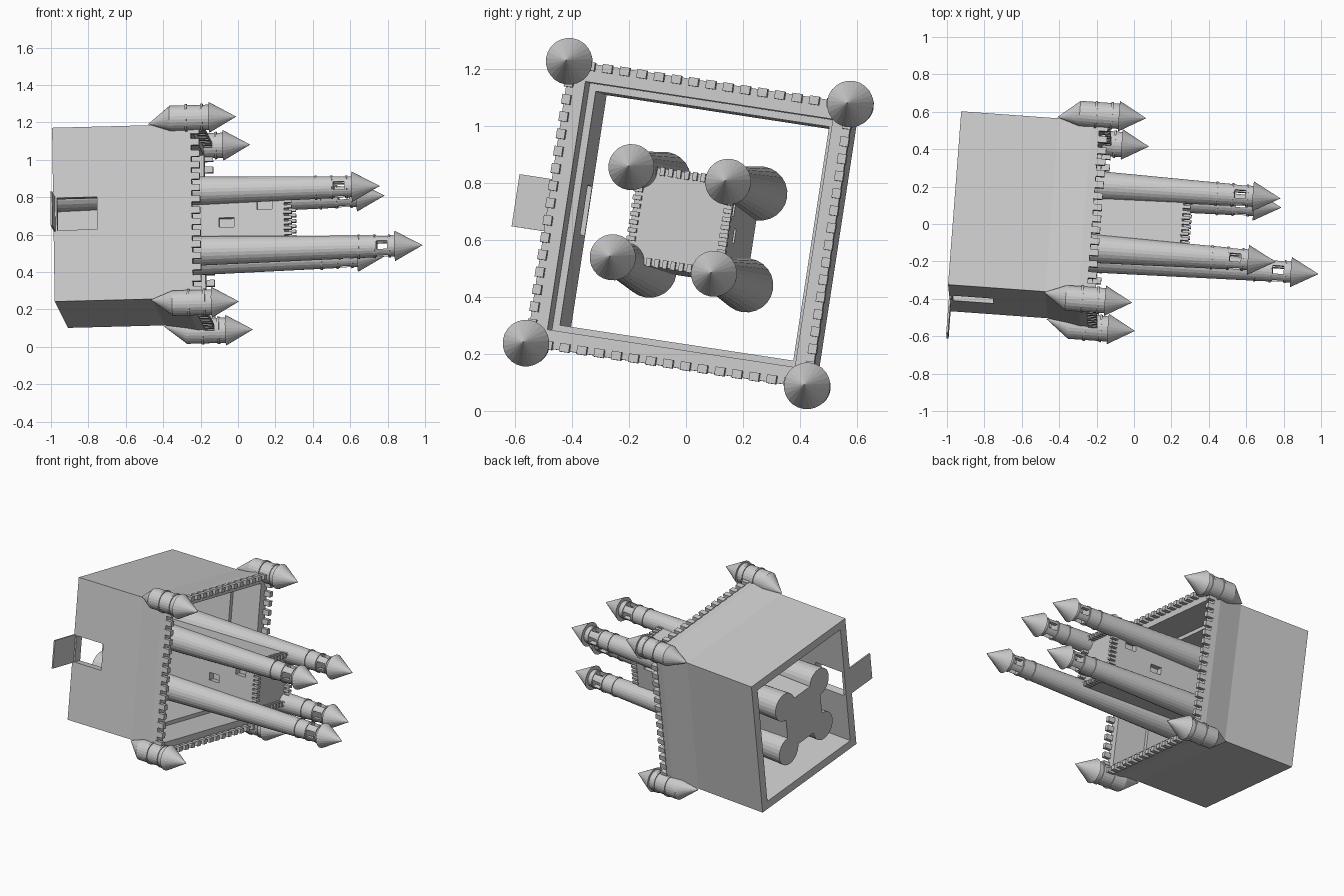
import bpy, bmesh, math
from mathutils import Matrix, Vector

if "Cube" in bpy.data.objects:
    bpy.data.objects.remove(bpy.data.objects["Cube"])

# Frame of the toppled castle: local x, y are its sides, local z its up axis
up = Vector((1, -0.072, 0.026)).normalized()
side = Vector((0.075, 0.987, -0.15))
side = (side - up * side.dot(up)).normalized()
other = up.cross(side)
FRAME = Matrix.Translation((-0.952, 0.068, 0.636)) @ Matrix((side, other, up)).transposed().to_4x4()

stone = bpy.data.materials.new("grey stone")
stone.diffuse_color = (0.6, 0.6, 0.6, 1)
stone.use_nodes = True
stone.node_tree.nodes["Principled BSDF"].inputs["Base Color"].default_value = stone.diffuse_color


def finish(name, bm):
    bmesh.ops.recalc_face_normals(bm, faces=bm.faces)
    me = bpy.data.meshes.new(name)
    bm.to_mesh(me)
    bm.free()
    me.materials.append(stone)
    ob = bpy.data.objects.new(name, me)
    bpy.context.collection.objects.link(ob)
    ob.matrix_world = FRAME
    return ob


def add_box(bm, lo, hi):
    lo, hi = Vector(lo), Vector(hi)
    m = Matrix.Translation((lo + hi) / 2) @ Matrix.Diagonal((*(hi - lo), 1))
    bmesh.ops.create_cube(bm, size=1, matrix=m)


def boxes(name, pairs):
    bm = bmesh.new()
    for lo, hi in pairs:
        add_box(bm, lo, hi)
    return finish(name, bm)


def lathe(bm, profile, n, cx=0, cy=0, turn=0.0, loop=False):
    """Spin (radius, height) points; radius 0 makes a tip."""
    rings = []
    for r, h in profile:
        if r == 0:
            rings.append([bm.verts.new((cx, cy, h))] * n)
        else:
            rings.append([bm.verts.new((cx + r * math.cos(turn + i * math.tau / n),
                                        cy + r * math.sin(turn + i * math.tau / n), h))
                          for i in range(n)])
    pairs = list(zip(rings, rings[1:])) + ([(rings[-1], rings[0])] if loop else [])
    for a, b in pairs:
        for i in range(n):
            j = (i + 1) % n
            quad = list(dict.fromkeys((a[i], a[j], b[j], b[i])))
            bm.faces.new(quad)
    if not loop:
        for ring, (r, h) in ((rings[0], profile[0]), (rings[-1], profile[-1])):
            if r:
                bm.faces.new(ring)
    return rings


def cut(ob, cutter):
    cutter.hide_render = True
    cutter.hide_viewport = True
    cutter.display_type = 'WIRE'
    mod = ob.modifiers.new("opening", 'BOOLEAN')
    mod.operation = 'DIFFERENCE'
    mod.solver = 'EXACT'
    mod.object = cutter


def merlons(name, half, thick, h0, h1, count, reach):
    """Teeth along the four edges of a square parapet."""
    bm = bmesh.new()
    pitch = 2 * reach / count
    for k in range(count):
        c = -reach + (k + 0.5) * pitch
        w = pitch * 0.28
        for sgn in (-1, 1):
            a, b = sorted((sgn * half, sgn * (half - thick)))
            add_box(bm, (a, c - w, h0), (b, c + w, h1))
            add_box(bm, (c - w, a, h0), (c + w, b, h1))
    return finish(name, bm)


# Outer wall: square ring with flared upper part and an inner ledge
Q = math.sqrt(2)
bm = bmesh.new()
section = [(0.47, 0), (0.47, 0.52), (0.505, 0.70), (0.505, 0.745),
           (0.44, 0.745), (0.44, 0.53), (0.415, 0.53), (0.415, 0)]
lathe(bm, [(r * Q, h) for r, h in section], 4, turn=math.pi / 4, loop=True)
wall = finish("outer_wall", bm)
cut(wall, boxes("gate_cutter", [((-0.6, -0.085, 0.02), (-0.3, 0.09, 0.235))]))
merlons("wall_battlements", 0.51, 0.03, 0.74, 0.79, 15, 0.46)

# Drawbridge lowered in front of the gate
boxes("drawbridge", [((-0.675, -0.09, 0.0), (-0.46, 0.095, 0.01))])

# Corner turrets: pointed corbel, ringed body, cone roof
for sx in (-1, 1):
    for sy in (-1, 1):
        bm = bmesh.new()
        prof = [(0, 0.515), (0.068, 0.635), (0.068, 0.715), (0.074, 0.715), (0.074, 0.727),
                (0.068, 0.727), (0.068, 0.80), (0.074, 0.80), (0.074, 0.812),
                (0.068, 0.812), (0.068, 0.845), (0.082, 0.845), (0, 0.99)]
        rings = lathe(bm, prof, 24, sx * 0.5, sy * 0.5)
        rings[0][0].co.x = sx * 0.475
        rings[0][0].co.y = sy * 0.475
        finish("corner_turret", bm)

# Keep in the middle, with window recesses on two sides
keep = boxes("keep", [((-0.172, -0.172, 0), (0.172, 0.172, 1.215))])
holes = []
for s in (-1, 1):
    x0, x1 = sorted((s * 0.13, s * 0.25))
    for t, h in ((-0.02, 0.905), (0.07, 1.11)):
        holes.append(((x0, t - 0.025, h - 0.04), (x1, t + 0.025, h + 0.04)))
cut(keep, boxes("keep_window_cutter", holes))
merlons("keep_battlements", 0.176, 0.03, 1.21, 1.255, 9, 0.13)

# Four tall tapered towers with lookout windows and cone roofs
for sx, sy, tip in ((-1, 1, 1.73), (1, 1, 1.73), (1, -1, 1.73), (-1, -1, 1.955)):
    cx, cy = sx * 0.172, sy * 0.163 - 0.008
    eave = tip - 0.148
    taper = lambda h: 0.095 - 0.039 * h / eave
    prof = [(0.095, 0)]
    for h in (eave - 0.20, eave - 0.115, eave - 0.035):
        r = taper(h)
        prof += [(r, h), (r + 0.005, h), (r + 0.005, h + 0.01), (r, h + 0.01)]
    prof += [(0.056, eave), (0.081, eave), (0, tip)]
    bm = bmesh.new()
    lathe(bm, prof, 24, cx, cy)
    tower = finish("keep_tower", bm)
    a, b = eave - 0.098, eave - 0.038
    for n, (wx, wy) in enumerate(((0.2, 0.022), (0.022, 0.2))):
        cut(tower, boxes("tower_window_cutter",
                         [((cx - wx, cy - wy, a), (cx + wx, cy + wy, b))]))
